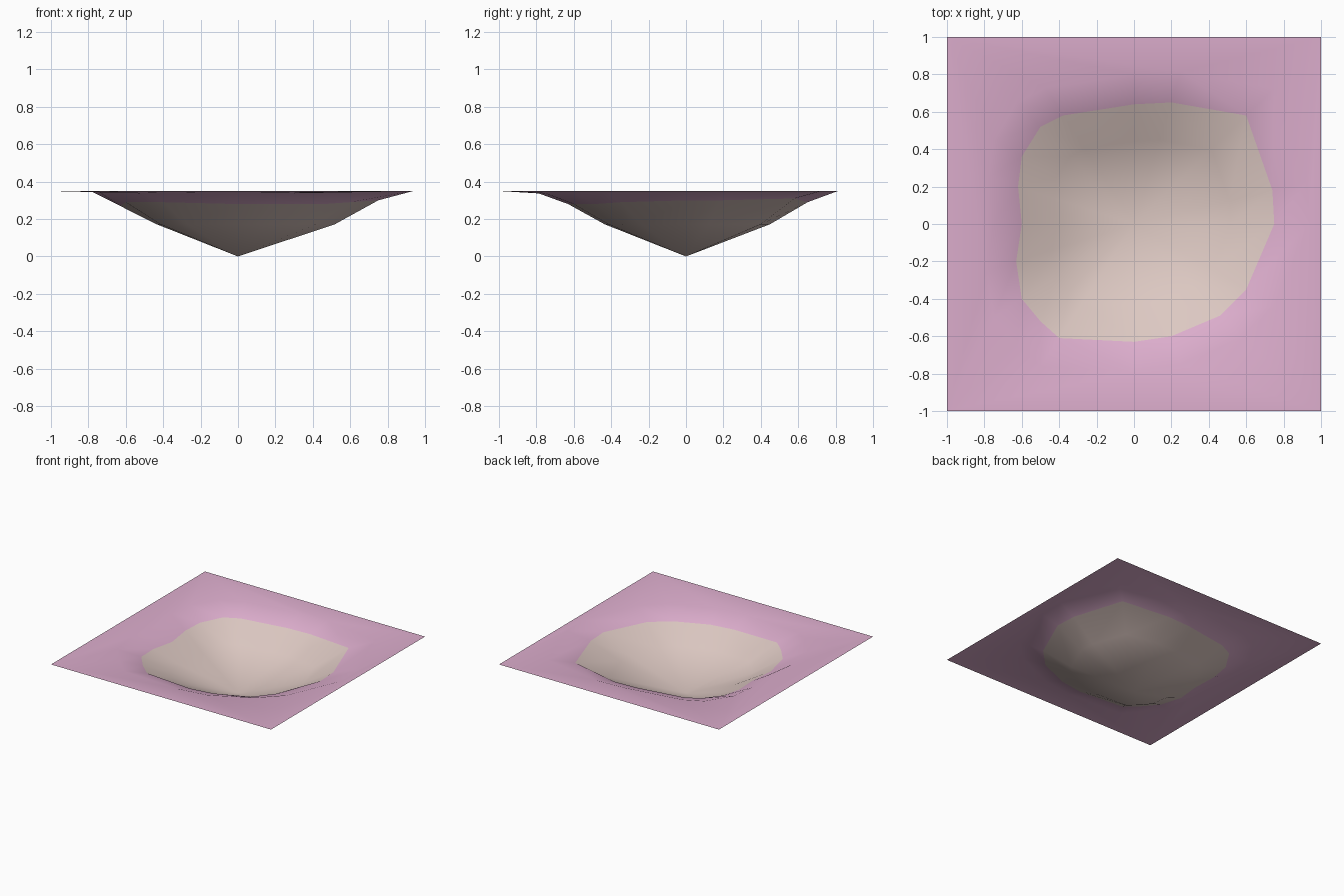
import bpy, bmesh
from mathutils import Vector

if "Cube" in bpy.data.objects:
    bpy.data.objects.remove(bpy.data.objects["Cube"])

RIM_Z = 0.35


def material(name, rgb):
    m = bpy.data.materials.new(name)
    m.diffuse_color = (*rgb, 1)
    m.use_nodes = True
    m.node_tree.nodes["Principled BSDF"].inputs["Base Color"].default_value = m.diffuse_color
    return m


# outline of the hollow where the colour changes: x, y, height
outline = [(0.75, 0, .30), (0.74, .18, .30), (0.60, .58, .31), (0.20, .65, .29),
           (0, .64, .29), (-.38, .58, .29), (-.50, .52, .29), (-.60, .36, .28),
           (-.62, .20, .27), (-.60, 0, .26), (-.63, -.20, .27), (-.60, -.40, .29),
           (-.50, -.52, .29), (-.40, -.61, .29), (0, -.63, .28), (.20, -.60, .28),
           (.46, -.49, .28), (.60, -.35, .29)]

bm = bmesh.new()


def ring(scale, height):
    return [bm.verts.new((x * scale, y * scale, height(x, y, z))) for x, y, z in outline]


def pairs(vs):
    return zip(vs, vs[1:] + vs[:1])


# hollow: pointed bottom, middle ring, colour ring, outer ring
bottom = bm.verts.new((0, 0, 0))
middle = ring(0.69, lambda x, y, z: 0.172)
edge = ring(1.0, lambda x, y, z: z)
outer = ring(1.25, lambda x, y, z: 0.337 if y < -0.55 else RIM_Z)
for a, b in pairs(middle):
    bm.faces.new((bottom, a, b))
for inner, out, mat in ((middle, edge, 0), (edge, outer, 1)):
    for (a, b), (c, d) in zip(pairs(inner), pairs(out)):
        bm.faces.new((a, c, d, b)).material_index = mat

# flat square border around the hollow
corners = [bm.verts.new((x, y, RIM_Z)) for x, y in ((1, 1), (-1, 1), (-1, -1), (1, -1))]
loops = [bm.edges.new(p) for p in pairs(corners)]
loops += [bm.edges.get(p) for p in pairs(outer)]
filled = bmesh.ops.triangle_fill(bm, edges=loops, use_beauty=True, normal=Vector((0, 0, 1)))
for g in filled["geom"]:
    if isinstance(g, bmesh.types.BMFace):
        g.material_index = 1

# every face looks up and is smooth
for f in bm.faces:
    f.normal_update()
    if f.normal.z < 0:
        f.normal_flip()
    f.smooth = True

mesh = bpy.data.meshes.new("hollow_ground")
bm.to_mesh(mesh)
bm.free()
mesh.materials.append(material("pale tan", (0.72, 0.58, 0.54)))
mesh.materials.append(material("dusty pink", (0.72, 0.42, 0.61)))
bpy.context.collection.objects.link(bpy.data.objects.new("hollow_ground", mesh))
